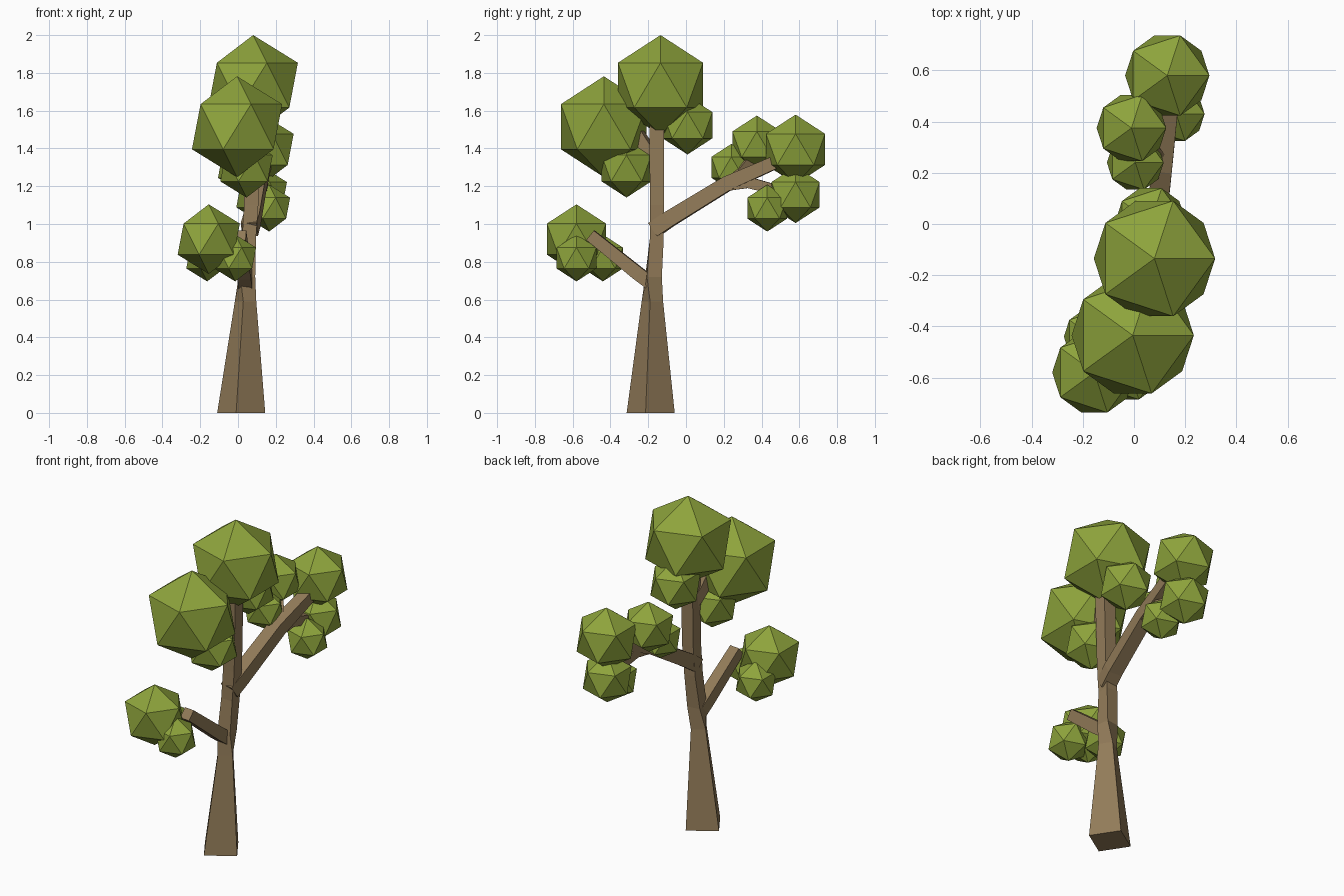
import bpy, bmesh, math
from mathutils import Vector, Matrix

if "Cube" in bpy.data.objects:
    bpy.data.objects.remove(bpy.data.objects["Cube"])


def material(name, color):
    m = bpy.data.materials.new(name)
    m.diffuse_color = (*color, 1)
    m.use_nodes = True
    m.node_tree.nodes["Principled BSDF"].inputs["Base Color"].default_value = m.diffuse_color
    return m


BARK = material("bark", (0.29, 0.20, 0.10))
LEAF = material("leaf", (0.27, 0.37, 0.045))


def add_object(name, bm, mat):
    bmesh.ops.recalc_face_normals(bm, faces=bm.faces)
    mesh = bpy.data.meshes.new(name)
    bm.to_mesh(mesh)
    bm.free()
    mesh.materials.append(mat)
    obj = bpy.data.objects.new(name, mesh)
    bpy.context.collection.objects.link(obj)
    return obj


def loft(name, rings):
    """Skin a list of four-cornered rings into a closed limb."""
    bm = bmesh.new()
    loops = [[bm.verts.new(p) for p in ring] for ring in rings]
    for a, b in zip(loops, loops[1:]):
        for i in range(4):
            j = (i + 1) % 4
            bm.faces.new((a[i], a[j], b[j], b[i]))
    bm.faces.new(loops[0][::-1])
    bm.faces.new(loops[-1])
    return add_object(name, bm, BARK)


def branch(name, path):
    """Square limb along (x, y, z, half width) points."""
    pts = [Vector(p[:3]) for p in path]
    rings = []
    for i, p in enumerate(pts):
        d = (pts[min(i + 1, len(pts) - 1)] - pts[max(i - 1, 0)]).normalized()
        side = d.cross(Vector((0, 0, 1))).normalized()
        up = side.cross(d)
        h = path[i][3]
        rings.append([p + h * (sx * side + sy * up)
                      for sx, sy in ((-1, -1), (1, -1), (1, 1), (-1, 1))])
    return loft(name, rings)


# Trunk: centre x, y, z, corner radius, corner angle
trunk = [(0.017, -0.187, 0.0, 0.130, -12), (0.040, -0.178, 0.59, 0.058, -12),
         (0.047, -0.172, 0.72, 0.056, -38), (0.058, -0.155, 0.92, 0.052, -45),
         (0.070, -0.153, 1.10, 0.053, -45), (0.078, -0.155, 1.58, 0.056, -45)]
loft("trunk", [[(x + r * math.cos(math.radians(a + 90 * k)),
                 y + r * math.sin(math.radians(a + 90 * k)), z) for k in range(4)]
               for x, y, z, r, a in trunk])

# Branches and twigs
branch("front_branch", [(0.042, -0.17, 0.675, 0.036), (0.035, -0.25, 0.735, 0.036),
                        (0.01, -0.505, 0.94, 0.032)])
branch("back_branch", [(0.06, -0.17, 0.97, 0.042), (0.075, -0.09, 1.025, 0.042),
                       (0.11, 0.22, 1.215, 0.039), (0.14, 0.47, 1.325, 0.034)])
branch("back_lower_twig", [(0.11, 0.20, 1.205, 0.032), (0.12, 0.33, 1.22, 0.03),
                           (0.135, 0.50, 1.175, 0.026)])
branch("back_upper_twig", [(0.11, 0.24, 1.22, 0.028), (0.03, 0.35, 1.36, 0.024)])
branch("crown_branch", [(0.073, -0.16, 1.34, 0.032), (0.05, -0.22, 1.42, 0.032),
                        (0.03, -0.30, 1.55, 0.028)])

# Leaf clumps: twenty-sided balls, centre and radius
clumps = {
    "crown": [(0.08, -0.135, 1.735, 0.265), (-0.005, -0.435, 1.515, 0.267),
              (0.045, -0.315, 1.295, 0.155), (0.065, 0.008, 1.523, 0.155)],
    "back": [(0.13, 0.58, 1.395, 0.184), (-0.01, 0.375, 1.422, 0.152),
             (0.005, 0.24, 1.30, 0.124), (0.125, 0.58, 1.155, 0.150),
             (0.165, 0.43, 1.084, 0.124)],
    "front": [(-0.155, -0.58, 0.92, 0.184), (-0.015, -0.58, 0.82, 0.124),
              (-0.163, -0.44, 0.82, 0.124)],
}
for group, balls in clumps.items():
    for i, (x, y, z, r) in enumerate(balls):
        bm = bmesh.new()
        bmesh.ops.create_icosphere(bm, subdivisions=1, radius=r,
                                   matrix=Matrix.Translation((x, y, z)))
        add_object(f"{group}_leaf_clump_{i + 1}", bm, LEAF)
